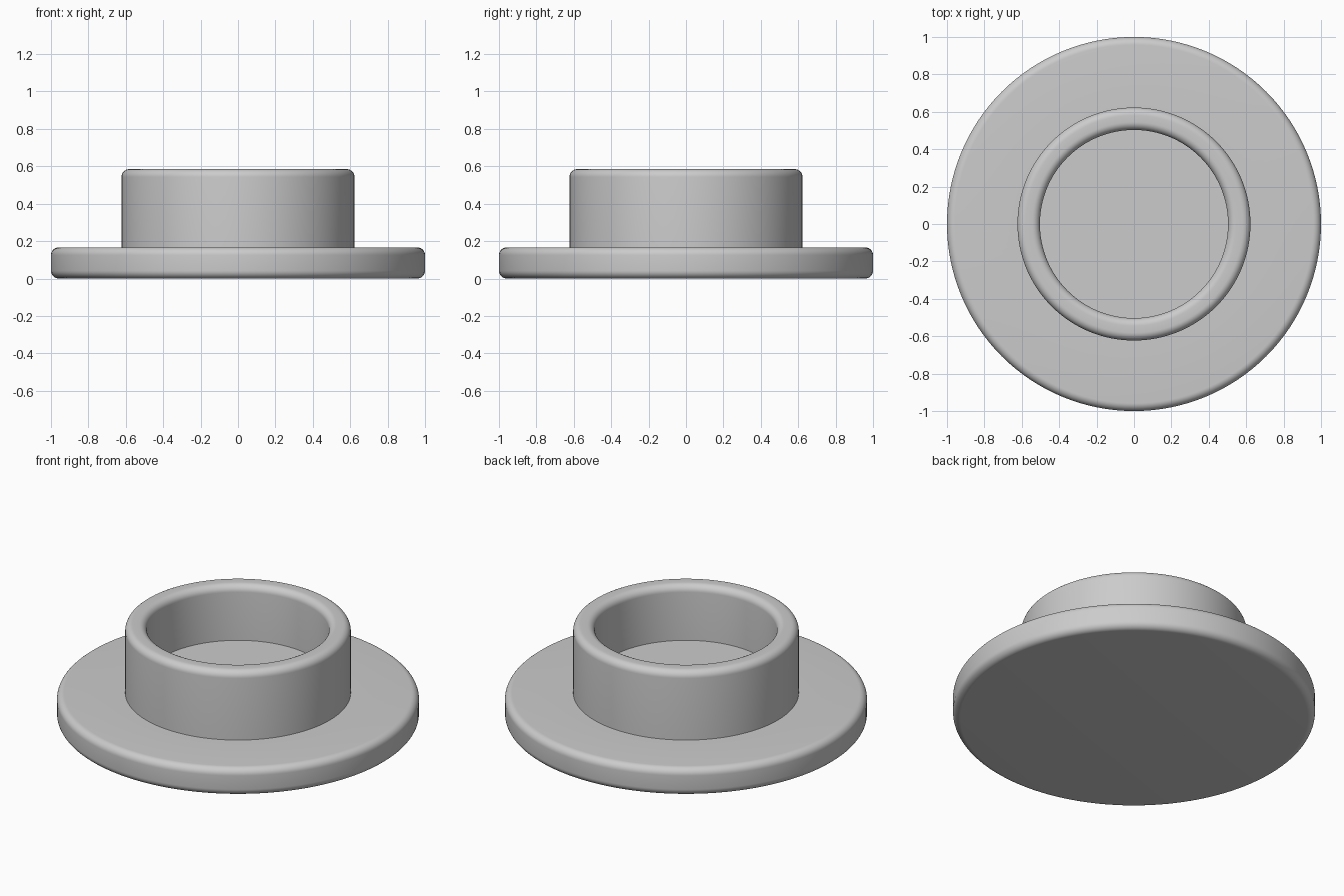
import bpy
import bmesh
import math

cube = bpy.data.objects.get("Cube")
if cube:
    bpy.data.objects.remove(cube, do_unlink=True)

SEGMENTS = 128

grey = bpy.data.materials.new("plain_grey")
grey.use_nodes = True
colour = (0.6, 0.6, 0.6, 1)
grey.diffuse_color = colour
grey.node_tree.nodes["Principled BSDF"].inputs["Base Color"].default_value = colour


def rounded(r, z, radius, start, steps=8):
    """Quarter-circle corner points about (r, z), sweeping up 90 degrees."""
    angles = [math.radians(start + 90 * i / steps) for i in range(steps + 1)]
    return [(r + radius * math.cos(a), z + radius * math.sin(a)) for a in angles]


def lathe(name, profile):
    """Revolve a profile that begins and ends on the z axis."""
    bm = bmesh.new()
    verts = [bm.verts.new((r, 0, z)) for r, z in profile]
    edges = [bm.edges.new(pair) for pair in zip(verts, verts[1:])]
    bmesh.ops.spin(bm, geom=verts + edges, cent=(0, 0, 0), axis=(0, 0, 1),
                   angle=math.tau, steps=SEGMENTS, use_duplicate=False)
    bmesh.ops.remove_doubles(bm, verts=bm.verts[:], dist=0.0001)
    bmesh.ops.recalc_face_normals(bm, faces=bm.faces[:])
    mesh = bpy.data.meshes.new(name)
    bm.to_mesh(mesh)
    bm.free()
    mesh.materials.append(grey)
    obj = bpy.data.objects.new(name, mesh)
    bpy.context.collection.objects.link(obj)
    bpy.ops.object.select_all(action="DESELECT")
    obj.select_set(True)
    bpy.context.view_layer.objects.active = obj
    bpy.ops.object.shade_smooth_by_angle(angle=math.radians(35))
    return obj


flange_top, collar_top, floor = 0.167, 0.585, 0.25
outer, inner, bevel = 0.623, 0.503, 0.042

# Flange, collar and blind recess share one continuous turned profile
profile = [(0, 0)]
profile += rounded(1 - bevel, bevel, bevel, -90)
profile += rounded(1 - bevel, flange_top - bevel, bevel, 0)
profile += [(outer, flange_top)]
profile += rounded(outer - bevel, collar_top - bevel, bevel, 0)
profile += rounded(inner + bevel, collar_top - bevel, bevel, 90)
profile += [(inner, floor), (0, floor)]
lathe("flanged_cap", profile)
